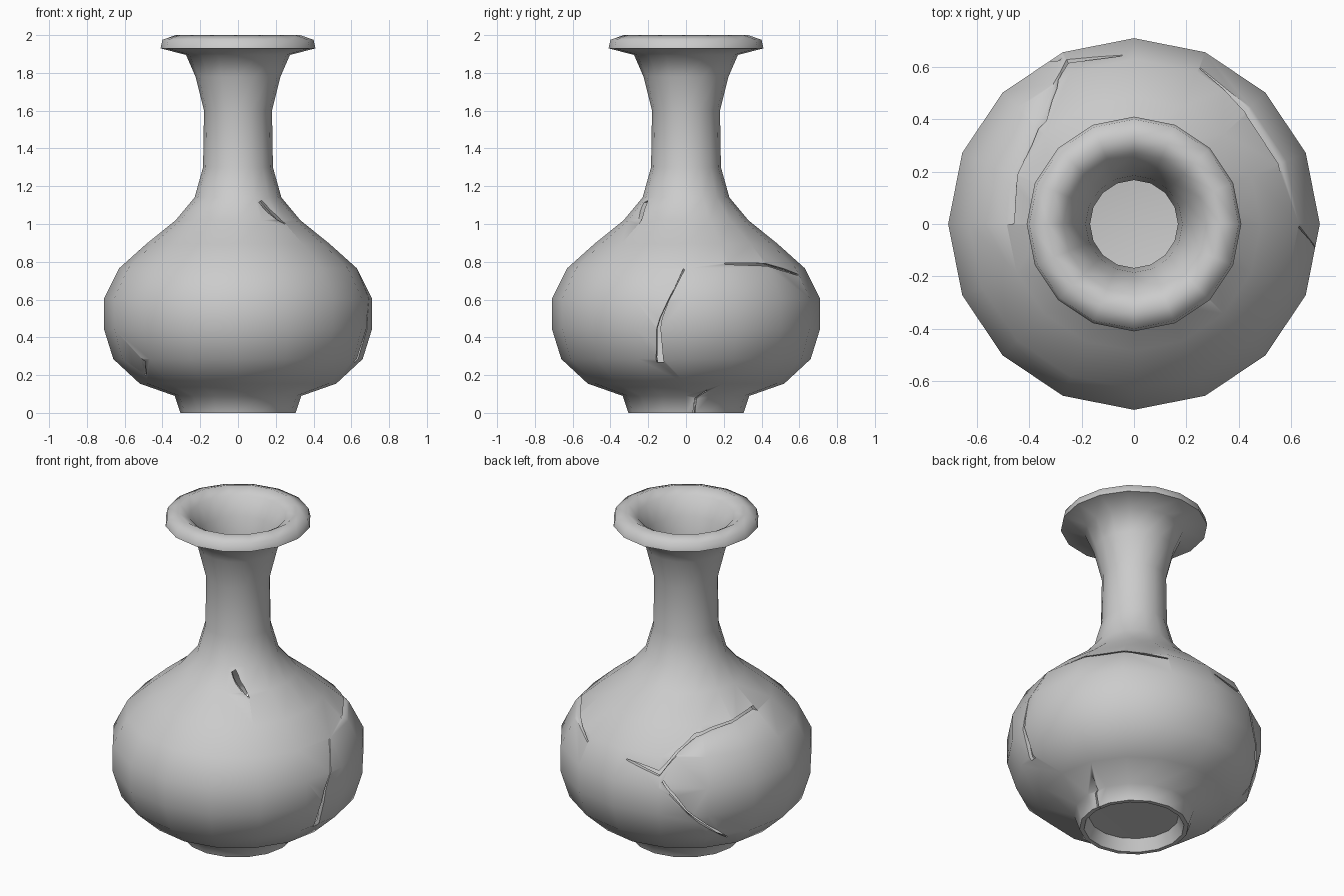
import bpy, bmesh, math
from mathutils import Vector

if "Cube" in bpy.data.objects:
    bpy.data.objects.remove(bpy.data.objects["Cube"])

SIDES = 16
# outer wall profile (radius, height), foot to lip
OUTER = [(0.305, 0), (0.335, 0.09), (0.52, 0.155), (0.66, 0.285), (0.71, 0.445),
         (0.71, 0.605), (0.63, 0.765), (0.485, 0.895), (0.33, 1.02), (0.23, 1.14),
         (0.185, 1.30), (0.18, 1.60), (0.225, 1.78), (0.275, 1.895)]
LIP = [(0.41, 1.93), (0.40, 1.975), (0.33, 2.0), (0.27, 1.965), (0.215, 1.86), (0.185, 1.75)]
INNER = [(0.168, 1.60), (0.17, 1.30), (0.215, 1.13), (0.315, 1.005), (0.47, 0.88),
         (0.61, 0.755), (0.69, 0.60), (0.69, 0.45), (0.64, 0.295), (0.50, 0.175), (0.30, 0.11)]
FOOT = [(0, 0.075), (0.25, 0.07), (0.28, 0.0)]


def new_object(name, bm):
    bmesh.ops.recalc_face_normals(bm, faces=bm.faces)
    mesh = bpy.data.meshes.new(name)
    bm.to_mesh(mesh)
    bm.free()
    ob = bpy.data.objects.new(name, mesh)
    bpy.context.collection.objects.link(ob)
    return ob


def lathe(name, profile):
    bm = bmesh.new()
    vs = [bm.verts.new((r, 0, z)) for r, z in profile]
    es = [bm.edges.new(p) for p in zip(vs, vs[1:])]
    bmesh.ops.spin(bm, geom=vs + es, cent=(0, 0, 0), axis=(0, 0, 1),
                   angle=math.tau, steps=SIDES, use_duplicate=False)
    bmesh.ops.remove_doubles(bm, verts=bm.verts, dist=1e-4)
    return new_object(name, bm)


def radius_at(z):
    for (r0, z0), (r1, z1) in zip(OUTER, OUTER[1:]):
        if z <= z1:
            return r0 + (r1 - r0) * (z - z0) / (z1 - z0)
    return OUTER[-1][0]


def add_crack(points):
    """Wedge following (degrees, height, half width) across the wall."""
    bm = bmesh.new()
    flat = [Vector((math.radians(a) * radius_at(z), z)) for a, z, w in points]
    rings = []
    for i, (a, z, w) in enumerate(points):
        r = radius_at(z)
        a0, z0, _ = points[max(i - 1, 0)]
        a1, z1, _ = points[min(i + 1, len(points) - 1)]
        t = Vector((math.radians(a1 - a0) * r, z1 - z0)).normalized()
        ring = []
        for side, dr in ((-1, -0.06), (1, -0.06), (1, 0.06), (-1, 0.06)):
            ang = math.radians(a) - t.y * w * side / r
            h = z + t.x * w * side
            ring.append(bm.verts.new(((r + dr) * math.cos(ang), (r + dr) * math.sin(ang), h)))
        rings.append(ring)
    for p, q in zip(rings, rings[1:]):
        for k in range(4):
            bm.faces.new((p[k], p[(k + 1) % 4], q[(k + 1) % 4], q[k]))
    bm.faces.new(rings[0])
    bm.faces.new(rings[-1])
    return new_object("crack_cutter", bm)


# vase body
vase = lathe("vase", FOOT + OUTER + LIP + INNER + [(0, 0.10)])

# cracks between the broken pieces
CRACKS = [
    [(-61, 1.12, 0.012), (-55, 1.07, 0.014), (-45, 1.0, 0.003)],
    [(-1, 0.76, 0.004), (-11, 0.50, 0.006), (-12, 0.45, 0.010), (-12.5, 0.27, 0.02)],
    [(20, 0.79, 0.004), (44, 0.785, 0.007), (67, 0.73, 0.004)],
    [(94, 0.72, 0.003), (112, 0.68, 0.014), (120, 0.78, 0.008), (131, 0.85, 0.012),
     (142, 0.87, 0.01), (162, 0.89, 0.011), (180, 0.905, 0.012)],
    [(114, 0.64, 0.008), (125, 0.47, 0.006), (147, 0.25, 0.003)],
    [(-141, 0.28, 0.012), (-151, 0.20, 0.006)],
    [(16, 0.12, 0.004), (9, 0.075, 0.005), (8, 0.0, 0.006)],
]
bpy.context.view_layer.objects.active = vase
vase.select_set(True)
for points in CRACKS:
    cutter = add_crack(points)
    cutter.hide_render = True
    mod = vase.modifiers.new("crack", 'BOOLEAN')
    mod.operation = 'DIFFERENCE'
    mod.solver = 'EXACT'
    mod.object = cutter
    bpy.ops.object.modifier_apply(modifier=mod.name)
    bpy.data.objects.remove(cutter)

bpy.ops.object.shade_smooth_by_angle(angle=math.radians(60))
